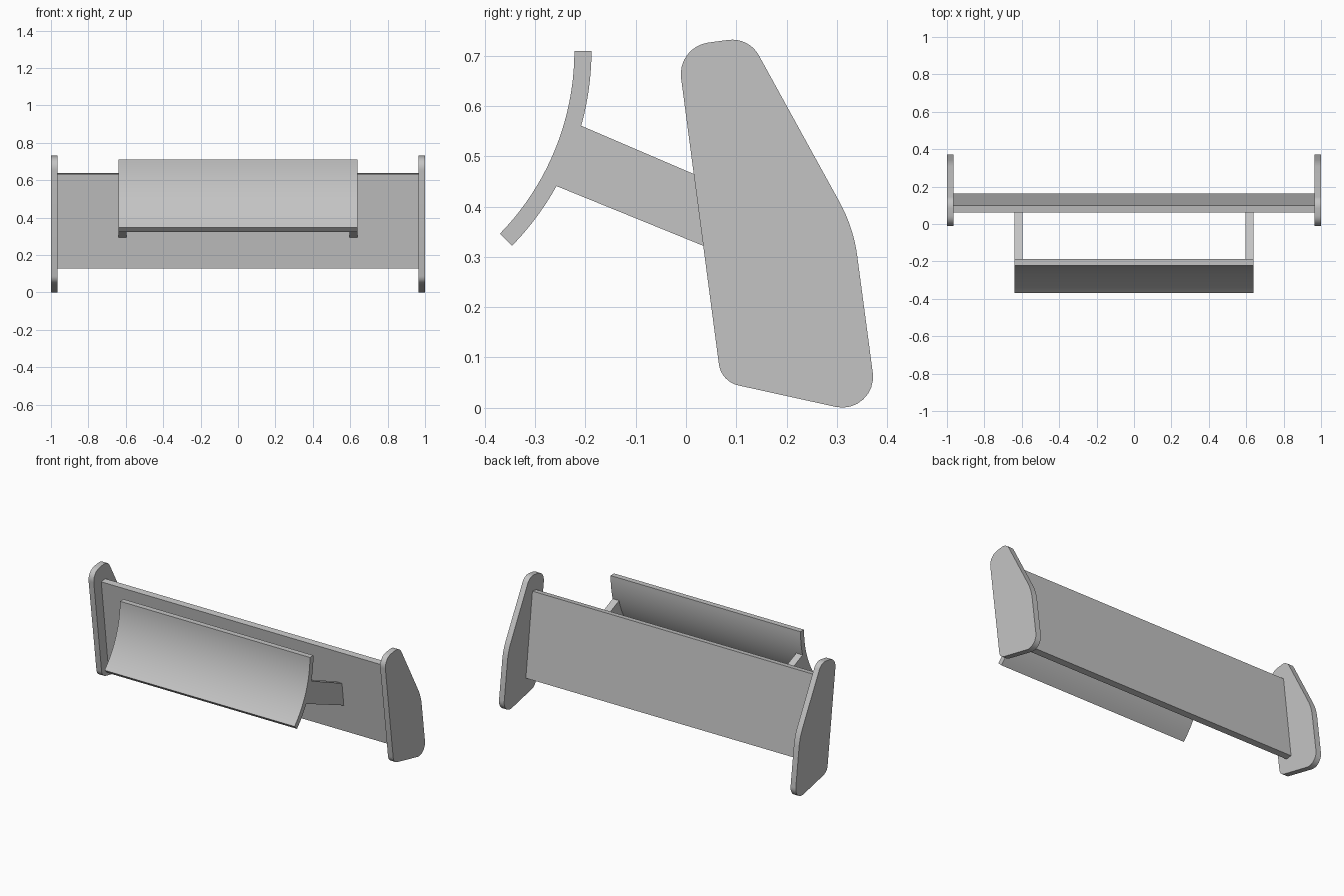
import bpy, bmesh, math
from mathutils import Vector

cube = bpy.data.objects.get("Cube")
if cube:
    bpy.data.objects.remove(cube, do_unlink=True)

GREY = 0.55
mat = bpy.data.materials.new("plain grey")
mat.use_nodes = True
mat.diffuse_color = (GREY, GREY, GREY, 1)
bsdf = next(n for n in mat.node_tree.nodes if n.type == 'BSDF_PRINCIPLED')
bsdf.inputs["Base Color"].default_value = (GREY, GREY, GREY, 1)


def extrude_profile(name, profile, x0, x1):
    """Closed side profile of (y, z) points, extruded from x0 to x1."""
    bm = bmesh.new()
    face = bm.faces.new([bm.verts.new((x0, y, z)) for y, z in profile])
    ext = bmesh.ops.extrude_face_region(bm, geom=[face])
    moved = [v for v in ext["geom"] if isinstance(v, bmesh.types.BMVert)]
    bmesh.ops.translate(bm, vec=(x1 - x0, 0, 0), verts=moved)
    bmesh.ops.recalc_face_normals(bm, faces=bm.faces)
    mesh = bpy.data.meshes.new(name)
    bm.to_mesh(mesh)
    bm.free()
    mesh.materials.append(mat)
    obj = bpy.data.objects.new(name, mesh)
    bpy.context.collection.objects.link(obj)
    bpy.ops.object.select_all(action='DESELECT')
    obj.select_set(True)
    bpy.context.view_layer.objects.active = obj
    bpy.ops.object.shade_smooth_by_angle(angle=math.radians(30))
    return obj


def rounded(corners, steps=8):
    """Replace each (y, z, radius) corner with a tangent arc."""
    pts = []
    for i, (y, z, r) in enumerate(corners):
        p = Vector((y, z))
        a = (Vector(corners[i - 1][:2]) - p).normalized()
        b = (Vector(corners[(i + 1) % len(corners)][:2]) - p).normalized()
        half = a.angle(b) / 2
        centre = p + (a + b).normalized() * r / math.sin(half)
        start = p + a * r / math.tan(half) - centre
        end = p + b * r / math.tan(half) - centre
        sweep = start.angle(end)
        for k in range(steps + 1):
            t = k / steps
            v = (start * math.sin((1 - t) * sweep) + end * math.sin(t * sweep)) / math.sin(sweep)
            pts.append(tuple(centre + v))
    return pts


def arc(radius, angle, steps=20):
    """Arc of the curved blade, from its upright top edge downwards."""
    cy, cz = -0.743, 0.71
    return [(cy + radius * math.cos(angle * k / steps),
             cz - radius * math.sin(angle * k / steps)) for k in range(steps + 1)]


# Side plates and support arms, one of each per side
plate = rounded([(0.07, 0.052, 0.05), (0.383, -0.017, 0.061), (0.333, 0.359, 0.31),
                 (0.125, 0.737, 0.06), (-0.018, 0.718, 0.063)])
arm = [(-0.225, 0.568), (0.09, 0.433), (0.106, 0.293), (-0.27, 0.446)]
for side, s in (("left", 1), ("right", -1)):
    extrude_profile(side + "_end_plate", plate, s * 0.965, s * 1.0)
    extrude_profile(side + "_support_arm", arm, s * 0.597, s * 0.64)

# Leaning flat panel between the side plates
panel = [(0.062, 0.633), (0.1, 0.638), (0.163, 0.132), (0.125, 0.127)]
extrude_profile("main_panel", panel, -0.965, 0.965)

# Curved blade in front, hollow side forward
sweep = math.radians(44.3)
extrude_profile("curved_blade", arc(0.555, sweep) + arc(0.521, sweep)[::-1], -0.64, 0.64)
